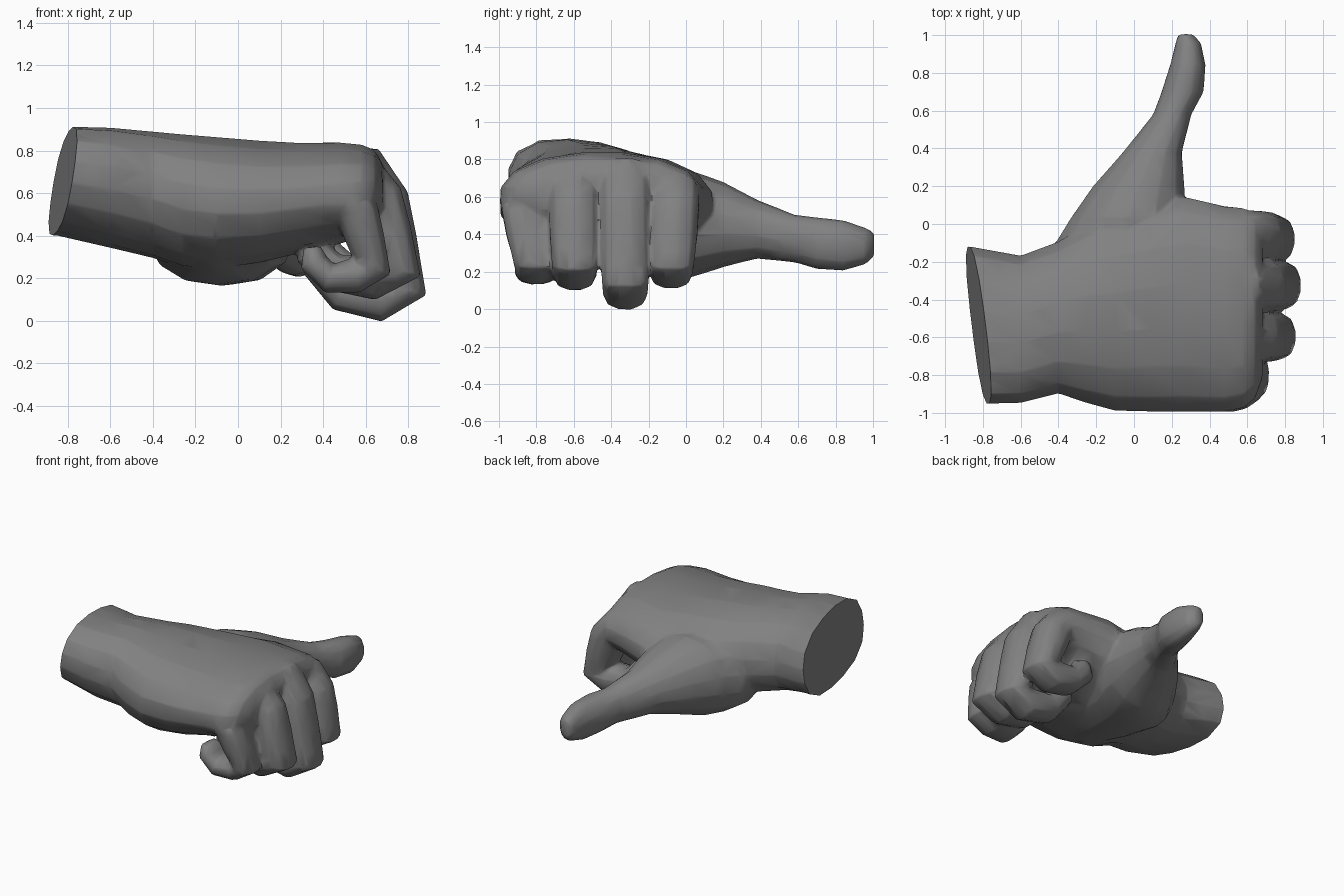
import bpy, bmesh, math
from mathutils import Vector

if "Cube" in bpy.data.objects:
    bpy.data.objects.remove(bpy.data.objects["Cube"])


def loft(name, rings):
    """Skin equal-length rings of points and cap both ends."""
    bm = bmesh.new()
    loops = [[bm.verts.new(p) for p in ring] for ring in rings]
    n = len(loops[0])
    for a, b in zip(loops, loops[1:]):
        for i in range(n):
            j = (i + 1) % n
            bm.faces.new((a[i], a[j], b[j], b[i]))
    bm.faces.new(loops[0])
    bm.faces.new(loops[-1])
    bmesh.ops.recalc_face_normals(bm, faces=bm.faces)
    me = bpy.data.meshes.new(name)
    bm.to_mesh(me)
    bm.free()
    ob = bpy.data.objects.new(name, me)
    bpy.context.collection.objects.link(ob)
    return ob


def section(centre, u, v, n, power):
    """Rounded-box cross-section spanned by half-axes u and v."""
    pts = []
    for i in range(n):
        t = 2 * math.pi * (i + 0.5) / n
        c, s = math.cos(t), math.sin(t)
        k = (abs(c) ** power + abs(s) ** power) ** (-1 / power)
        pts.append(Vector(centre) + Vector(u) * c * k + Vector(v) * s * k)
    return pts


def across_x(x, y0, y1, z0, z1, power, tilt):
    """Section facing x, leaning so the outer side of the wrist sits higher."""
    h = (y1 - y0) / 2
    return section((x, (y0 + y1) / 2, (z0 + z1) / 2), (0, h, -tilt * h),
                   (0, 0, (z1 - z0) / 2), 16, power)


def across_y(y, x0, x1, z0, z1):
    return section(((x0 + x1) / 2, y, (z0 + z1) / 2), ((x1 - x0) / 2, 0, 0),
                   (0, 0, (z1 - z0) / 2), 14, 2.2)


# Wrist and palm: x, y range, z range, squareness, tilt
palm = loft("palm", [across_x(*s) for s in (
    (-1.05, -0.955, -0.10, 0.42, 0.91, 2.5, 0.13), (-0.85, -0.955, -0.12, 0.41, 0.905, 2.5, 0.13),
    (-0.60, -0.95, -0.165, 0.35, 0.90, 2.4, 0.12), (-0.40, -0.90, -0.09, 0.30, 0.885, 2.3, 0.09),
    (-0.26, -0.95, 0.00, 0.25, 0.875, 2.2, 0.05), (-0.10, -0.995, 0.06, 0.24, 0.865, 2.15, 0.02),
    (0.10, -1.00, 0.11, 0.27, 0.85, 2.15, 0), (0.27, -1.00, 0.15, 0.31, 0.84, 2.15, 0),
    (0.48, -1.00, 0.10, 0.36, 0.84, 2.2, 0), (0.58, -0.98, 0.09, 0.39, 0.83, 2.2, 0),
    (0.64, -0.93, 0.06, 0.43, 0.805, 2.2, 0), (0.68, -0.82, 0.00, 0.48, 0.74, 2.2, 0))])

# Thumb with its fleshy base: y, x range, z range
thumb = loft("thumb", [across_y(*s) for s in (
    (-0.70, -0.28, 0.05, 0.27, 0.60), (-0.40, -0.38, 0.15, 0.20, 0.62),
    (-0.20, -0.43, 0.22, 0.17, 0.68),
    (-0.10, -0.42, 0.26, 0.165, 0.72), (0.03, -0.34, 0.28, 0.17, 0.74),
    (0.20, -0.22, 0.27, 0.225, 0.68), (0.38, -0.06, 0.255, 0.27, 0.585),
    (0.58, 0.10, 0.305, 0.25, 0.505), (0.70, 0.145, 0.37, 0.215, 0.49),
    (0.84, 0.19, 0.38, 0.205, 0.475), (0.96, 0.22, 0.355, 0.24, 0.435),
    (1.005, 0.235, 0.31, 0.28, 0.41))])

# Curled finger path relative to the knuckle: x, z, radius
CURL = ((-0.20, -0.03, 0.12), (-0.03, 0.00, 0.13), (0.04, -0.12, 0.12),
        (0.085, -0.30, 0.11), (0.14, -0.53, 0.10), (0.03, -0.57, 0.10),
        (-0.15, -0.54, 0.085), (-0.25, -0.42, 0.08), (-0.26, -0.31, 0.05))
WIDTH = (0.95, 1, 1, 1, 0.92, 0.88, 0.87, 0.8, 0.55)


def finger(name, kx, kz, y_top, y_low, width, sx, sz, sr, droop):
    path = [Vector((kx + x * sx, y_top + (y_low - y_top) * min(1, -z / 0.53), kz + z * sz))
            for x, z, r in CURL]
    for p in path[6:]:
        p.z -= droop
    rings = []
    for i, p in enumerate(path):
        t = path[min(i + 1, len(path) - 1)] - path[max(i - 1, 0)]
        t.y = 0
        t.normalize()
        side = Vector((-t.z, 0, t.x)) * CURL[i][2] * sr * 1.05
        rings.append(section(p, (0, width * WIDTH[i], 0), side, 12, 2.5))
    return loft(name, rings)


# Four fingers: knuckle x, z, y at knuckle, y at bottom, half width, scales, droop
fingers = [finger(*f) for f in (
    ("index_finger", 0.63, 0.60, -0.06, -0.08, 0.134, 0.87, 0.68, 1.0, 0),
    ("middle_finger", 0.64, 0.685, -0.325, -0.325, 0.137, 1.02, 1.025, 1.0, 0),
    ("ring_finger", 0.61, 0.67, -0.60, -0.595, 0.134, 1.05, 0.82, 1.0, 0),
    ("little_finger", 0.535, 0.58, -0.865, -0.80, 0.132, 0.72, 0.64, 0.8, 0.035))]

# Blend all parts into one skin
bpy.ops.object.select_all(action='DESELECT')
for ob in [palm, thumb] + fingers:
    ob.select_set(True)
bpy.context.view_layer.objects.active = palm
bpy.ops.object.join()
hand = palm
hand.name = "hand"
m = hand.modifiers.new("skin", 'REMESH')
m.mode, m.voxel_size = 'VOXEL', 0.012
m = hand.modifiers.new("soften", 'SMOOTH')
m.factor, m.iterations = 0.5, 4
m = hand.modifiers.new("reduce", 'DECIMATE')
m.ratio = 0.03
dg = bpy.context.evaluated_depsgraph_get()
me = bpy.data.meshes.new_from_object(hand.evaluated_get(dg))
hand.modifiers.clear()
hand.data = me

# Flat slanted cut at the wrist
bm = bmesh.new()
bm.from_mesh(me)
bmesh.ops.bisect_plane(bm, geom=bm.verts[:] + bm.edges[:] + bm.faces[:],
                       plane_co=(-0.977, 0, 0), plane_no=(-1, -0.105, 0.15),
                       clear_outer=True)
bmesh.ops.holes_fill(bm, edges=[e for e in bm.edges if e.is_boundary], sides=0)
bmesh.ops.recalc_face_normals(bm, faces=bm.faces)
bm.to_mesh(me)
bm.free()

# Dark grey surface, smooth except at creases
mat = bpy.data.materials.new("dark_grey")
mat.diffuse_color = (0.22, 0.22, 0.22, 1)
mat.use_nodes = True
mat.node_tree.nodes["Principled BSDF"].inputs["Base Color"].default_value = mat.diffuse_color
me.materials.clear()
me.materials.append(mat)
bpy.ops.object.select_all(action='DESELECT')
hand.select_set(True)
bpy.context.view_layer.objects.active = hand
bpy.ops.object.shade_smooth_by_angle(angle=math.radians(50))
